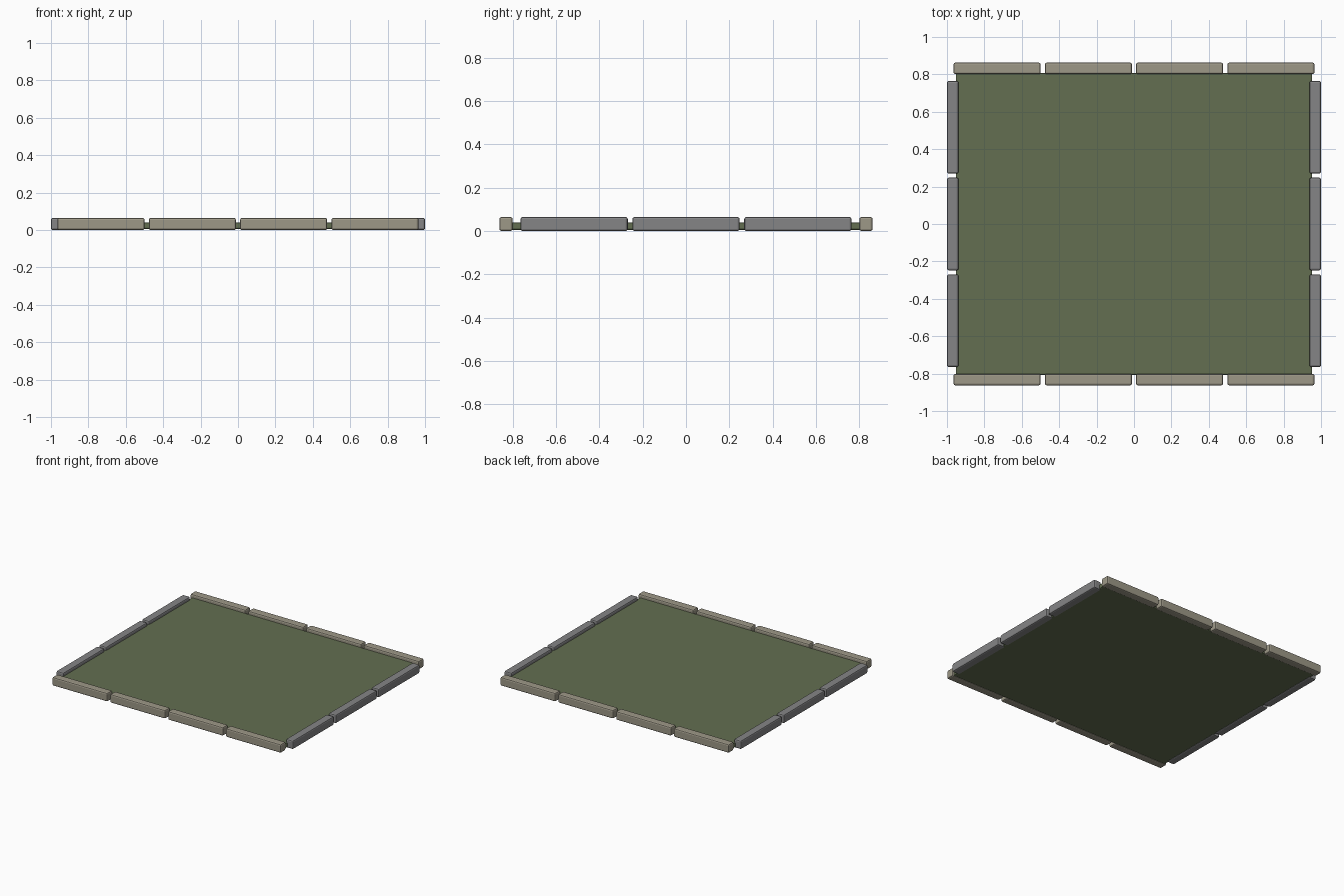
import bpy, bmesh

if "Cube" in bpy.data.objects:
    bpy.data.objects.remove(bpy.data.objects["Cube"])


def material(name, rgb):
    m = bpy.data.materials.new(name)
    m.diffuse_color = (*rgb, 1.0)
    m.use_nodes = True
    m.node_tree.nodes["Principled BSDF"].inputs["Base Color"].default_value = m.diffuse_color
    return m


GRASS = material("moss green", (0.125, 0.158, 0.082))
TAN = material("tan stone", (0.34, 0.315, 0.245))
GREY = material("grey stone", (0.235, 0.235, 0.24))


def bevelled_box(name, lo, hi, bevel, segments, mat):
    bm = bmesh.new()
    bmesh.ops.create_cube(bm, size=1.0)
    for v in bm.verts:
        for i in range(3):
            v.co[i] = hi[i] if v.co[i] > 0 else lo[i]
    bmesh.ops.bevel(bm, geom=bm.edges[:], offset=bevel, segments=segments,
                    profile=0.5, affect='EDGES')
    bmesh.ops.recalc_face_normals(bm, faces=bm.faces[:])
    me = bpy.data.meshes.new(name)
    bm.to_mesh(me)
    bm.free()
    me.materials.append(mat)
    ob = bpy.data.objects.new(name, me)
    bpy.context.collection.objects.link(ob)
    return ob


# planted bed slab
bevelled_box("bed_slab", (-0.953, -0.808, 0.005), (0.953, 0.808, 0.04), 0.008, 2, GRASS)

# edging stones
for side, s in (("front", -1), ("back", 1)):
    for i in range(4):
        x = (i - 1.5) * 0.488
        y = s * 0.832
        bevelled_box(f"{side}_edging_{i + 1}", (x - 0.233, y - 0.031, 0.0),
                     (x + 0.233, y + 0.031, 0.065), 0.01, 2, TAN)

for side, s in (("left", -1), ("right", 1)):
    for i in range(3):
        x = s * 0.969
        y = (i - 1) * 0.517
        bevelled_box(f"{side}_edging_{i + 1}", (x - 0.031, y - 0.248, 0.0),
                     (x + 0.031, y + 0.248, 0.065), 0.01, 2, GREY)
